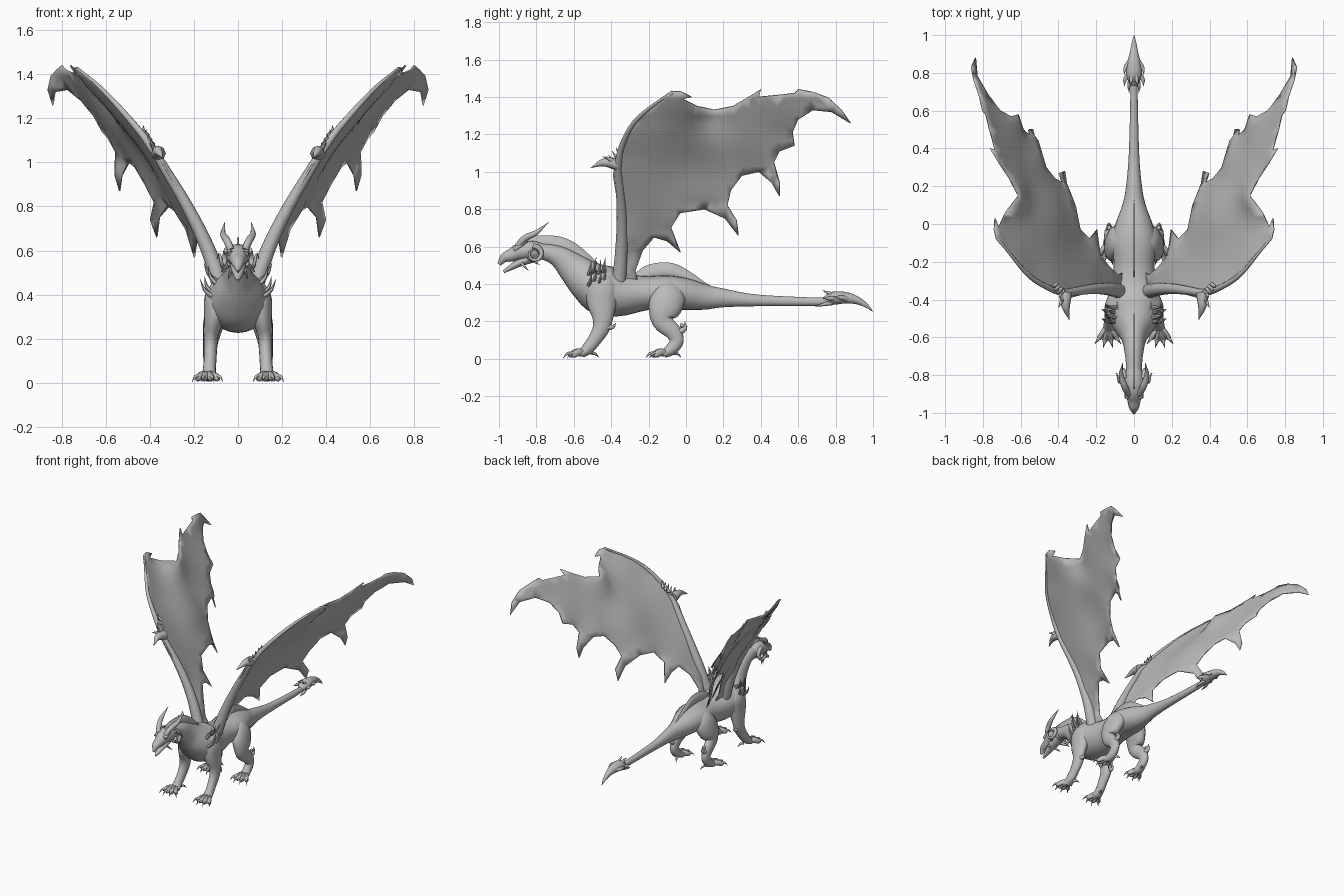
import bpy, bmesh, math
from mathutils import Vector, geometry

if "Cube" in bpy.data.objects:
    bpy.data.objects.remove(bpy.data.objects["Cube"], do_unlink=True)

GREY = (0.5, 0.5, 0.5, 1)
hide = bpy.data.materials.new("grey_hide")
hide.use_nodes = True
hide.diffuse_color = GREY
hide.node_tree.nodes["Principled BSDF"].inputs["Base Color"].default_value = GREY

def finish(name, bm, mirror=False, thickness=0):
    """Turn a bmesh into a smooth shaded, optionally mirrored object."""
    bmesh.ops.recalc_face_normals(bm, faces=bm.faces)
    mesh = bpy.data.meshes.new(name)
    bm.to_mesh(mesh)
    bm.free()
    mesh.materials.append(hide)
    for poly in mesh.polygons:
        poly.use_smooth = True
    mesh.set_sharp_from_angle(angle=math.radians(50))
    obj = bpy.data.objects.new(name, mesh)
    bpy.context.collection.objects.link(obj)
    if thickness:
        mod = obj.modifiers.new("Thickness", 'SOLIDIFY')
        mod.thickness, mod.offset = thickness, 0
    if mirror:
        obj.modifiers.new("Mirror", 'MIRROR')

def spline(points, steps):
    """Catmull-Rom curve through points of any dimension."""
    p = [Vector(q) for q in points]
    p = [p[0] * 2 - p[1]] + p + [p[-1] * 2 - p[-2]]
    out = []
    for i in range(1, len(p) - 2):
        a, b, c, d = p[i - 1:i + 3]
        for t in [k / steps for k in range(steps)]:
            out.append((b * 2 + (c - a) * t + (a * 2 - b * 5 + c * 4 - d) * t * t
                        + (b * 3 - a - c * 3 + d) * t ** 3) / 2)
    return out + [p[-2]]

def add_tube(bm, stations, sides, steps):
    """Loft ellipses along stations of (x, y, z, half width, half height)."""
    path = spline(stations, steps)
    rings = []
    for i, s in enumerate(path):
        ahead, behind = path[min(i + 1, len(path) - 1)], path[max(i - 1, 0)]
        tangent = Vector((ahead - behind)[:3]).normalized()
        side = (Vector((1, 0, 0)) - tangent * tangent.x).normalized()
        up = side.cross(tangent)
        angles = [math.tau * k / sides for k in range(sides)]
        rings.append([bm.verts.new(Vector(s[:3]) + side * math.cos(a) * max(s[3], .0008)
                                   + up * math.sin(a) * max(s[4], .0008)) for a in angles])
    for r, q in zip(rings, rings[1:]):
        for k in range(sides):
            n = (k + 1) % sides
            bm.faces.new((r[k], r[n], q[n], q[k]))
    bm.faces.new(rings[0])
    bm.faces.new(rings[-1])

def tubes(name, parts, mirror=False, sides=16, steps=4):
    bm = bmesh.new()
    for part in parts:
        add_tube(bm, part, sides, steps)
    finish(name, bm, mirror)

def spike(base, tip, r, bend=(0, 0, 0)):
    """Stations of a curved thorn."""
    b, t = Vector(base), Vector(tip)
    m = (b + t) / 2 + Vector(bend)
    return [(*b, r, r), (*m, r * .65, r * .65), (*t, 0, 0)]

# Body: neck, trunk and tail in one sweep
spine = [(-.86, .58, .045, .042), (-.76, .572, .042, .043), (-.68, .545, .05, .058),
         (-.6, .48, .068, .085), (-.53, .42, .115, .11), (-.45, .37, .145, .135),
         (-.35, .345, .13, .118), (-.22, .35, .108, .092), (-.1, .355, .118, .09),
         (0, .345, .098, .085), (.1, .33, .062, .068), (.2, .325, .042, .05),
         (.38, .312, .027, .031), (.7, .305, .019, .022), (.82, .31, .016, .018)]
tubes("body", [[(0, *s) for s in spine]], sides=24)

# Head: skull with beak, and lower jaw
skull = [(-.77, .57, .042, .045), (-.82, .578, .055, .052), (-.88, .575, .05, .048),
         (-.93, .555, .036, .036), (-.97, .54, .027, .026), (-1, .505, .006, .01)]
jaw = [(-.8, .55, .04, .03), (-.88, .518, .032, .022), (-.93, .492, .022, .016),
       (-.975, .465, .006, .008)]
tubes("skull", [[(0, *s) for s in skull]])
tubes("lower_jaw", [[(0, *s) for s in jaw]])

# Horns, brow ridges, cheek thorns and curled ram horns
tubes("horns", [[(.03, -.9, .6, .016, .018), (.05, -.86, .645, .018, .018),
                 (.068, -.8, .675, .013, .013), (.06, -.735, .73, 0, 0)],
                spike((.035, -.92, .585), (.05, -.84, .63), .014),
                spike((.04, -.84, .54), (.08, -.78, .5), .012),
                spike((.03, -.88, .51), (.045, -.84, .47), .009)], True, 8)
curl = []
for i in range(13):
    a, f = math.radians(100 - 38 * i), i / 12
    r, w = .042 - .022 * f, .013 * (1 - f) + .002
    curl.append((.05 + .045 * f, -.81 + r * math.cos(a), .56 + r * math.sin(a), w, w))
tubes("curled_horns", [curl], True, 8, 2)

# Thin crests on neck and back
def crest(name, upper):
    bm = bmesh.new()
    rows = [(bm.verts.new((0, *p)), bm.verts.new((0, p[0] + .01, p[1] - .1)))
            for p in spline(upper, 4)]
    for a, b in zip(rows, rows[1:]):
        bm.faces.new((a[0], b[0], b[1], a[1]))
    finish(name, bm, thickness=.007)

crest("neck_crest", [(-.88, .62), (-.84, .65), (-.76, .66), (-.66, .65), (-.58, .61),
                     (-.5, .54), (-.44, .48)])
crest("back_crest", [(-.29, .44), (-.22, .495), (-.13, .515), (-.05, .505), (.03, .46),
                     (.1, .41), (.16, .375)])

# Legs
tubes("front_legs", [[(.06, -.43, .46, .035, .04), (.09, -.445, .39, .06, .085),
                      (.108, -.45, .3, .047, .08), (.122, -.445, .22, .034, .056),
                      (.125, -.455, .16, .031, .045), (.127, -.49, .1, .029, .036),
                      (.13, -.525, .055, .03, .032), (.13, -.56, .025, .036, .022)]], True)
tubes("hind_legs", [[(.045, -.05, .39, .03, .05), (.085, -.08, .345, .05, .085),
                     (.11, -.115, .27, .048, .088), (.122, -.125, .2, .036, .056),
                     (.13, -.07, .145, .029, .044), (.13, -.05, .095, .027, .038),
                     (.13, -.08, .05, .03, .032), (.13, -.12, .025, .036, .022)]], True)

# Feet: splayed toes with hooked claws
def feet(name, y):
    parts = [spike((.12, y + .04, .03), (.1, y + .08, .006), .011, (0, 0, .008))]
    for deg in (-38, -13, 13, 38):
        d = Vector((math.sin(math.radians(deg)), -math.cos(math.radians(deg)), 0))
        at = lambda reach, z: (*(Vector((.138, y, z)) + d * reach),)
        parts.append([(*at(0, .03), .018, .02), (*at(.04, .034), .017, .02),
                      (*at(.07, .022), .015, .017), (*at(.085, .022), .007, .008)])
        parts.append(spike(at(.072, .03), at(.115, .003), .01, (0, 0, .01)))
    tubes(name, parts, True, 8)

feet("front_feet", -.545)
feet("hind_feet", -.105)
tubes("leg_spurs", [spike((.13, -.43, .17), (.13, -.375, .19), .018, (0, .01, -.01)),
                    spike((.13, -.05, .14), (.135, -.005, .2), .02, (0, .02, -.01)),
                    spike((.13, -.03, .18), (.135, .01, .17), .012)], True, 8)

# Shoulder thorns
thorns = []
for i in range(4):
    y, z, out = -.52 + .025 * i, .44 + .015 * (i % 2), .02 * (i % 2)
    thorns.append(spike((.09, y, z), (.135 + out, y + .015, z + .09), .013, (.012, 0, -.005)))
    thorns.append(spike((.115, y, z - .05), (.172 - out, y + .02, z + .03), .012, (.008, 0, -.008)))
tubes("shoulder_thorns", thorns, True, 6)

# Tail blade with barbs
blade = [(.74, .307, .02, .022), (.79, .325, .042, .034), (.86, .325, .033, .03),
         (.92, .31, .02, .02), (.97, .28, .01, .01), (1, .25, 0, 0)]
tubes("tail_blade", [[(0, *s) for s in blade]])
tubes("tail_barbs", [spike((.02, .8, .32), (.05, .73, .325), .016, (.012, 0, 0)),
                     spike((.02, .86, .32), (.052, .79, .335), .016, (.01, 0, 0)),
                     spike((.01, .79, .34), (.02, .73, .365), .014),
                     spike((.012, .78, .3), (.025, .69, .28), .014, (.008, 0, 0))], True, 8)

# Wing surface: sideways lean plus local corrections
LEAN = [(-.38, .4, .075), (-.27, .4, .05), (-.36, .62, .145), (-.24, .56, .11), (-.14, .64, .175),
        (-.36, .8, .225), (-.38, 1, .345), (-.25, 1.28, .57), (-.08, 1.43, .73), (.02, 1.4, .74),
        (.15, 1.33, .605), (.4, 1.44, .76), (.6, 1.44, .8), (.88, 1.26, .84), (.58, 1.18, .635),
        (.5, .87, .54), (.39, 1, .49), (.28, .66, .37), (.1, .8, .31), (-.03, .57, .2), (.1, 1, .42)]

def on_wing(y, z):
    plane = lambda a, b: .6 * b + .28 * a - .13
    total = weight = 0
    for cy, cz, cx in LEAN:
        w = ((y - cy) ** 2 + (z - cz) ** 2 + .003) ** -1.5
        total += w * (cx - plane(cy, cz))
        weight += w
    return Vector((plane(y, z) + total / weight, y, z))

# Wing membrane: scalloped outline filled with a fine triangulation
OUTLINE = [(-.42, .38), (-.38, .5), (-.36, .62), (-.36, .8), (-.39, .98), (-.37, 1.1), (-.3, 1.25),
           (-.18, 1.36), (-.08, 1.43), (-.03, 1.43), (.03, 1.4), (-.02, 1.39), (.06, 1.35),
           (.15, 1.33), (.25, 1.35), (.32, 1.39), (.4, 1.44), (.39, 1.4), (.5, 1.41),
           (.58, 1.42), (.6, 1.44), (.68, 1.425), (.76, 1.395), (.83, 1.33), (.88, 1.26),
           (.78, 1.32), (.68, 1.33), (.6, 1.28), (.57, 1.21), (.58, 1.14), (.5, 1.11),
           (.47, 1.05), (.5, .94), (.5, .87), (.46, .94), (.39, 1), (.3, .98), (.24, .9),
           (.22, .82), (.27, .74), (.28, .66), (.21, .75), (.1, .8), (-.03, .78), (-.08, .7),
           (-.03, .57), (-.1, .63), (-.17, .65), (-.23, .58), (-.27, .47), (-.25, .38)]
flat = [Vector(p) for p in OUTLINE]
grid = [Vector((-.37 + .045 * i, .4 + .045 * j)) for i in range(28) for j in range(23)]
flat += [g for g in grid if min((g - Vector(p)).length for p in OUTLINE) > .025]
filled = geometry.delaunay_2d_cdt(flat, [], [list(range(len(OUTLINE)))], 1, .0005)
bm = bmesh.new()
verts = [bm.verts.new(on_wing(*p)) for p in filled[0]]
for face in filled[2]:
    bm.faces.new([verts[i] for i in face])
bmesh.ops.delete(bm, geom=[v for v in bm.verts if not v.link_faces], context='VERTS')
finish("wing_membranes", bm, True, .008)

# Wing arm and leading finger follow the membrane
def bone(r0, r1, *points):
    last = len(points) - 1
    return [(*on_wing(*p), *[r0 + (r1 - r0) * i / last] * 2) for i, p in enumerate(points)]

WRIST = (-.365, 1.02)
tubes("wing_arms", [bone(.04, .02, (-.36, .39), (-.345, .6), (-.345, .8), WRIST),
                    bone(.02, .005, WRIST, (-.345, 1.13), (-.28, 1.26), (-.17, 1.36), (-.07, 1.42))],
      True, 10)

# Wrist claw and thorns
w = on_wing(*WRIST)
claws = [spike(w + Vector((0, 0, .02)), w + Vector((-.02, -.145, 0)), .034, (.01, 0, .02)),
         spike(w, w + Vector((.04, -.08, .06)), .018, (0, 0, .015))]
for i in range(5):
    b = w + Vector((.012 * i, .012 * i, .02 + .02 * i))
    claws.append(spike(b, b + Vector((.02, -.05 + .008 * i, .05)), .011, (.008, -.004, 0)))
tubes("wrist_claws", claws, True, 8)
